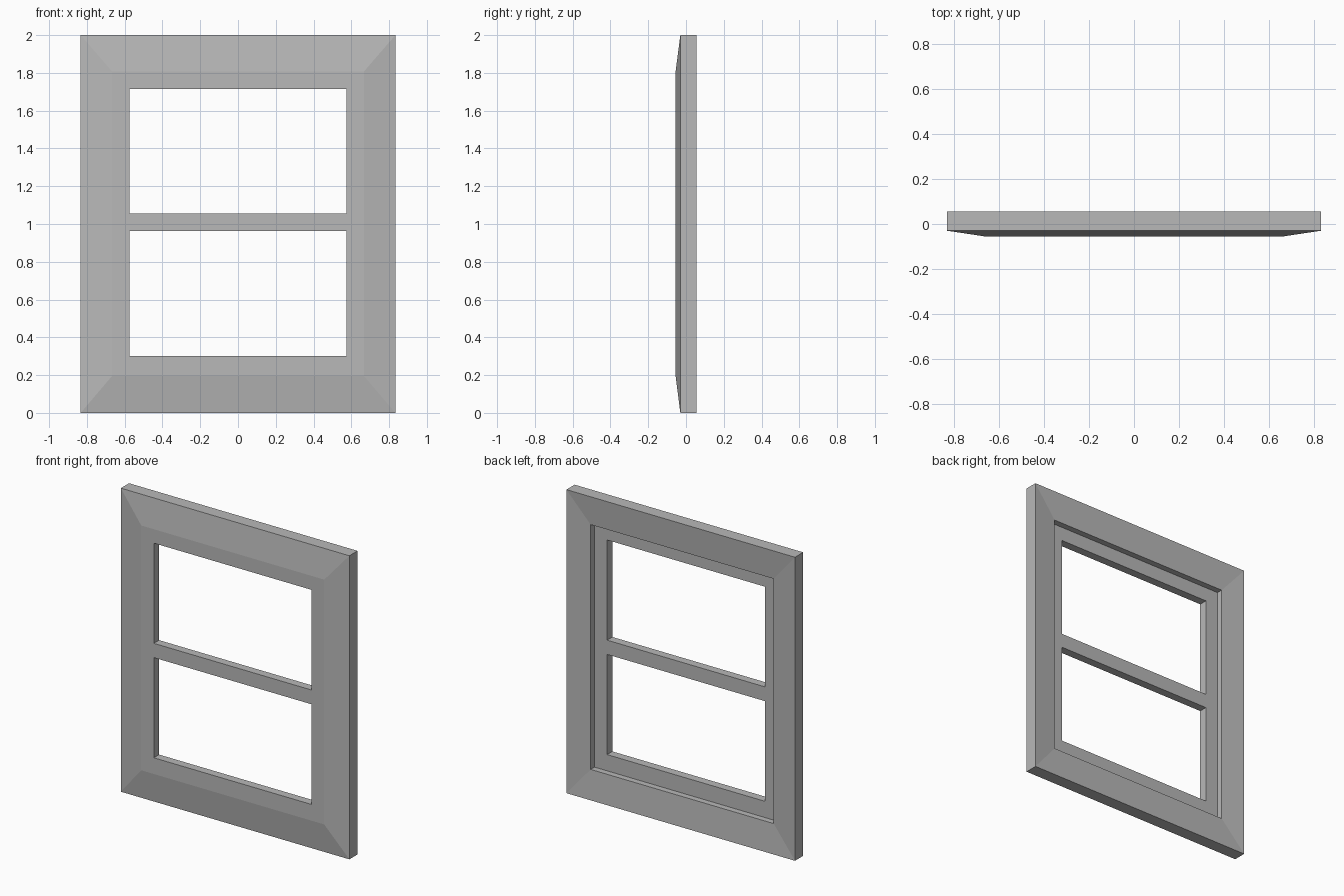
import bpy

if "Cube" in bpy.data.objects:
    bpy.data.objects.remove(bpy.data.objects["Cube"])

paint = bpy.data.materials.new("grey_paint")
paint.diffuse_color = (0.48, 0.48, 0.48, 1)
paint.use_nodes = True
paint.node_tree.nodes["Principled BSDF"].inputs["Base Color"].default_value = paint.diffuse_color

# Shared opening of the casing, filled by the sash
IX, IZ0, IZ1 = 0.667, 0.195, 1.808
OX = 0.833
FRONT, SASH_BACK = -0.055, 0.0


def make(name, verts, faces):
    me = bpy.data.meshes.new(name)
    me.from_pydata(verts, [], faces)
    me.materials.append(paint)
    ob = bpy.data.objects.new(name, me)
    bpy.context.collection.objects.link(ob)
    return ob


def rect(hx, z0, z1, y):
    return [(-hx, y, z0), (hx, y, z0), (hx, y, z1), (-hx, y, z1)]


# Mitred casing: rectangular loops swept from front lip around to the back rebate
loops = [
    rect(IX, IZ0, IZ1, FRONT),
    rect(OX, 0, 2, -0.03),
    rect(OX, 0, 2, 0.055),
    rect(IX, IZ0, IZ1, 0.04),
    rect(IX, IZ0, IZ1, SASH_BACK),
]
verts = [v for loop in loops for v in loop]
faces = []
for k in range(len(loops) - 1):
    for i in range(4):
        j = (i + 1) % 4
        a, b = 4 * k, 4 * k + 4
        faces.append((a + i, b + i, b + j, a + j))
make("casing", verts, faces)

# Sash: a grid of cells with two panes left open, walls only around the panes
xs = [-IX, -0.575, 0.575, IX]
zs = [IZ0, 0.302, 0.962, 1.056, 1.716, IZ1]
panes = {(1, 1), (1, 3)}
nx, nz = len(xs), len(zs)
verts = [(x, y, z) for y in (FRONT, SASH_BACK) for z in zs for x in xs]
back = nx * nz
faces = []
for r in range(nz - 1):
    for c in range(nx - 1):
        a = r * nx + c
        ring = (a, a + 1, a + 1 + nx, a + nx)
        if (c, r) in panes:
            for i in range(4):
                p, q = ring[i], ring[(i + 1) % 4]
                faces.append((p, q, q + back, p + back))
        else:
            faces.append(ring)
            faces.append(tuple(v + back for v in reversed(ring)))
make("sash", verts, faces)
